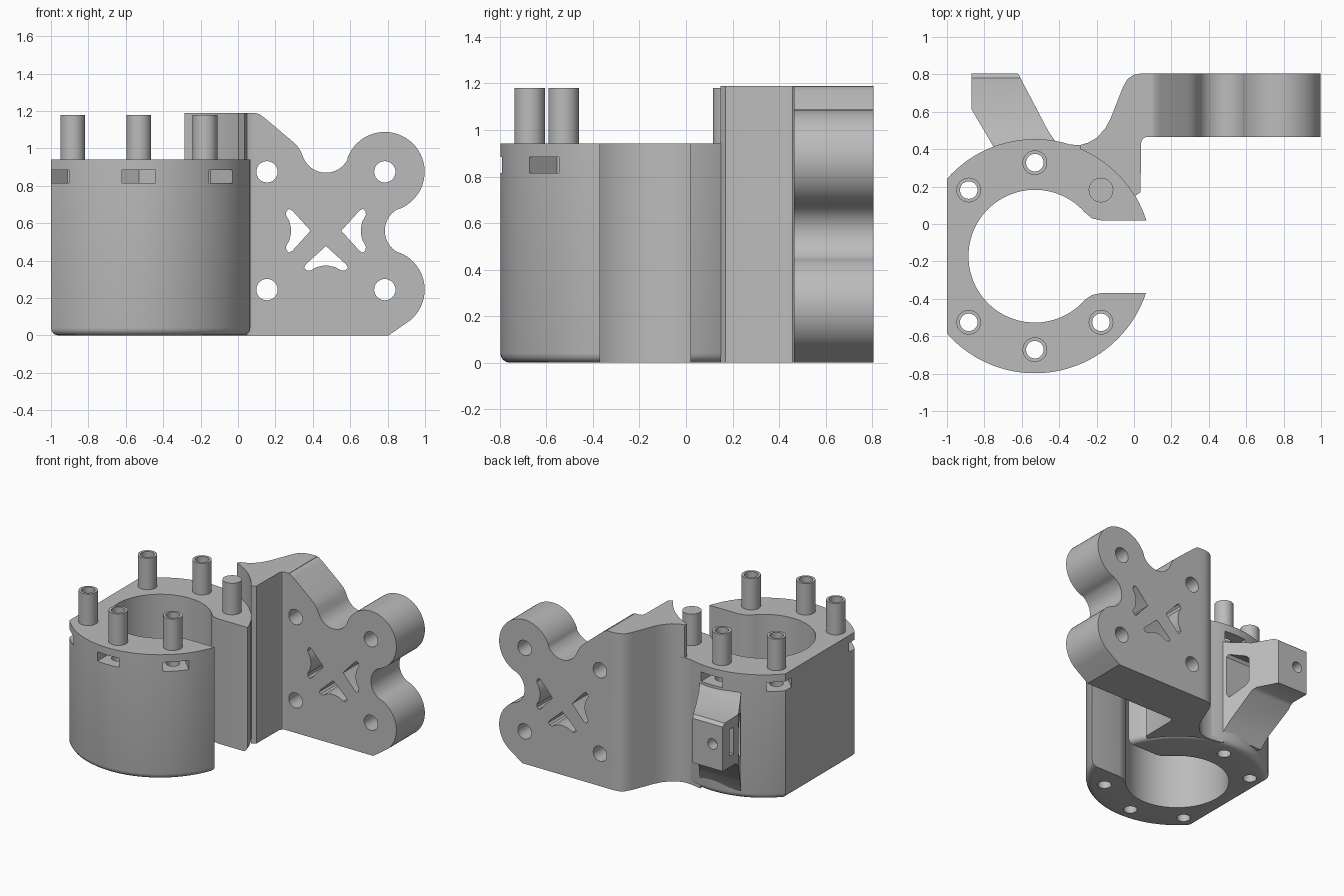
import bpy, bmesh
from math import sin, cos, pi, radians, atan2, hypot

cube = bpy.data.objects.get("Cube")
if cube:
    bpy.data.objects.remove(cube, do_unlink=True)

grey = bpy.data.materials.new("plain_grey")
grey.use_nodes = True
grey.diffuse_color = (0.5, 0.5, 0.5, 1)
grey.node_tree.nodes["Principled BSDF"].inputs["Base Color"].default_value = (0.5, 0.5, 0.5, 1)

CX, CY, R, TOP = -0.53, -0.172, 0.626, 0.942   # tower axis, radius, height


def arc(cx, cy, r, a0, a1, n=24):
    """Points along an arc, angles in degrees."""
    return [(cx + r * cos(radians(a0 + (a1 - a0) * i / n)),
             cy + r * sin(radians(a0 + (a1 - a0) * i / n))) for i in range(n + 1)]


def disc(cx, cy, r, n=32):
    return arc(cx, cy, r, 0, 360, n)[:-1]


def prism(name, pts, lo, hi, axis="z", round_bottom=0):
    """Extrude a 2D outline along an axis."""
    place = {"z": lambda u, v, w: (u, v, w),
             "y": lambda u, v, w: (u, w, v),
             "x": lambda u, v, w: (w, u, v)}[axis]
    bm = bmesh.new()
    base = [bm.verts.new(place(u, v, lo)) for u, v in pts]
    cap = [bm.verts.new(place(u, v, hi)) for u, v in pts]
    bottom = bm.faces.new(base)
    bm.faces.new(cap)
    n = len(pts)
    for i in range(n):
        j = (i + 1) % n
        bm.faces.new((base[i], base[j], cap[j], cap[i]))
    bmesh.ops.recalc_face_normals(bm, faces=bm.faces)
    if round_bottom:
        bmesh.ops.bevel(bm, geom=list(bottom.edges), offset=round_bottom,
                        segments=4, profile=0.5, affect="EDGES")
    mesh = bpy.data.meshes.new(name)
    bm.to_mesh(mesh)
    bm.free()
    mesh.materials.append(grey)
    obj = bpy.data.objects.new(name, mesh)
    bpy.context.collection.objects.link(obj)
    return obj


def combine(obj, tool, operation="DIFFERENCE"):
    """Apply a boolean and delete the helper."""
    mod = obj.modifiers.new("cut", "BOOLEAN")
    mod.object, mod.operation, mod.solver = tool, operation, "EXACT"
    bpy.context.view_layer.objects.active = obj
    bpy.ops.object.modifier_apply(modifier=mod.name)
    bpy.data.objects.remove(tool, do_unlink=True)


# Tower: round block with a flat side, open bore and entry slot
flat = radians(180) - atan2(hypot(R, 0) * sin(0.721), 0.47)
edge = flat * 180 / pi
tower = prism("tower", arc(CX, CY, R, -edge, edge, 80), 0, TOP, round_bottom=0.04)
bore = (arc(CX, CY, 0.355, 41, 319, 64)
        + [(-0.225, -0.38), (-0.18, -0.37), (0.3, -0.37),
           (0.3, 0.02), (-0.18, 0.02), (-0.225, 0.03)])
combine(tower, prism("bore_cutter", bore, -0.1, 1.2))

# Posts around the bore, hollow except the one beside the arm, with nut pockets
for deg in (45, 90, 135, 225, 270, 315):
    c, s = cos(radians(deg)), sin(radians(deg))
    px, py = CX + 0.5 * c, CY + 0.5 * s
    post = prism("post_%d" % deg, disc(px, py, 0.066), TOP, 1.18)
    if deg == 45:
        continue
    for part in (post, tower):
        combine(part, prism("hole_cutter", disc(px, py, 0.047), -0.1, 1.3))
    pocket = [(CX + r * c - w * s, CY + r * s + w * c)
              for r, w in ((0.45, -0.09), (0.75, -0.09), (0.75, 0.09),
                           (0.45, 0.09), (0.405, 0))]
    combine(tower, prism("pocket_cutter", pocket, 0.815, 0.885))

# Arm joining the tower to the mounting plate
arm_outline = (arc(CX, CY, 0.622, 67, 31, 12)
               + [(0.035, 0.17), (0.038, 0.435), (0.047, 0.457), (0.065, 0.465),
                  (0.1, 0.465), (0.1, 0.805), (0.04, 0.805), (0.0, 0.798),
                  (-0.035, 0.775), (-0.06, 0.73), (-0.125, 0.565), (-0.155, 0.51),
                  (-0.2, 0.46), (-0.25, 0.432), (-0.285, 0.423)])
prism("arm", arm_outline, 0, 1.19)
prism("arm_fillet", [(-0.24, 0.38), (-0.24, 0.436), (-0.285, 0.423), (-0.34, 0.424),
                     (-0.43, 0.442), (-0.42, 0.41)], 0, TOP)

# Mounting plate with two round lobes and a scalloped edge
HX, LOW, HIGH, MID = 0.785, 0.245, 0.875, 0.56
plate_outline = ([(0.06, 0), (0.805, 0)]
                 + arc(HX, LOW, 0.213, -50, 67, 20)
                 + arc(0.916, MID, 0.131, 247, 113, 20)[1:-1]
                 + arc(HX, HIGH, 0.213, -67, 158, 36)
                 + arc(0.47, 1.0, 0.13, -22, -155, 20)[1:]
                 + [(0.335, 0.985), (0.315, 1.015), (0.285, 1.043),
                    (0.14, 1.165), (0.115, 1.183), (0.09, 1.19), (0.06, 1.19)])
plate = prism("mounting_plate", plate_outline, 0.465, 0.805, "y")
for hx in (0.155, HX):
    for hz in (LOW, HIGH):
        combine(plate, prism("bolt_cutter", disc(hx, hz, 0.057), 0.3, 1, "y"))

# Three lightening windows arranged about the plate centre
half = [(0.075, 0.012), (0.082, 0), (0.18, 0.108), (0.198, 0.117),
        (0.211, 0.105), (0.214, 0.085), (0.195, 0.05), (0.187, 0.015)]
window = half[1:] + [(u, -v) for u, v in reversed(half[2:])]
for deg in (0, 180, 270):
    c, s = cos(radians(deg)), sin(radians(deg))
    pts = [(0.47 + u * c - v * s, MID + u * s + v * c) for u, v in window]
    combine(plate, prism("window_cutter", pts, 0.3, 1, "y"))

# Rear bracket: angled web flaring from the tower to a small tab
bracket = prism("rear_bracket", [(-0.73, 0.385), (-0.755, 0.42), (-0.87, 0.615),
                                 (-0.87, 0.805), (-0.62, 0.805), (-0.46, 0.5),
                                 (-0.42, 0.44), (-0.45, 0.385)], 0, 0.9)
side = [(0.3, 0.06), (0.44, 0.07), (0.49, 0.17), (0.63, 0.37), (0.66, 0.385),
        (0.805, 0.385), (0.805, 0.72), (0.78, 0.74), (0.63, 0.745),
        (0.49, 0.78), (0.44, 0.8), (0.3, 0.8)]
combine(bracket, prism("side_form", side, -1.2, 0, "x"), "INTERSECT")
opening = [(0.465, 0.38), (0.48, 0.35), (0.59, 0.42), (0.61, 0.45),
           (0.61, 0.63), (0.59, 0.65), (0.48, 0.69), (0.465, 0.67)]
combine(bracket, prism("opening_cutter", opening, -1.2, 0, "x"))
nut_slot = [(0.675, 0.47), (0.725, 0.47), (0.725, 0.67), (0.675, 0.67)]
combine(bracket, prism("nut_slot_cutter", nut_slot, -1, -0.7, "x"))
combine(bracket, prism("tab_hole_cutter", disc(-0.785, 0.57, 0.04, 20), 0.63, 0.9, "y"))

# Smooth the curved walls and keep the edges crisp
for obj in list(bpy.context.collection.objects):
    if obj.type == "MESH" and grey.name in obj.data.materials:
        bpy.ops.object.select_all(action="DESELECT")
        obj.select_set(True)
        bpy.context.view_layer.objects.active = obj
        bpy.ops.object.shade_smooth_by_angle(angle=radians(30))
